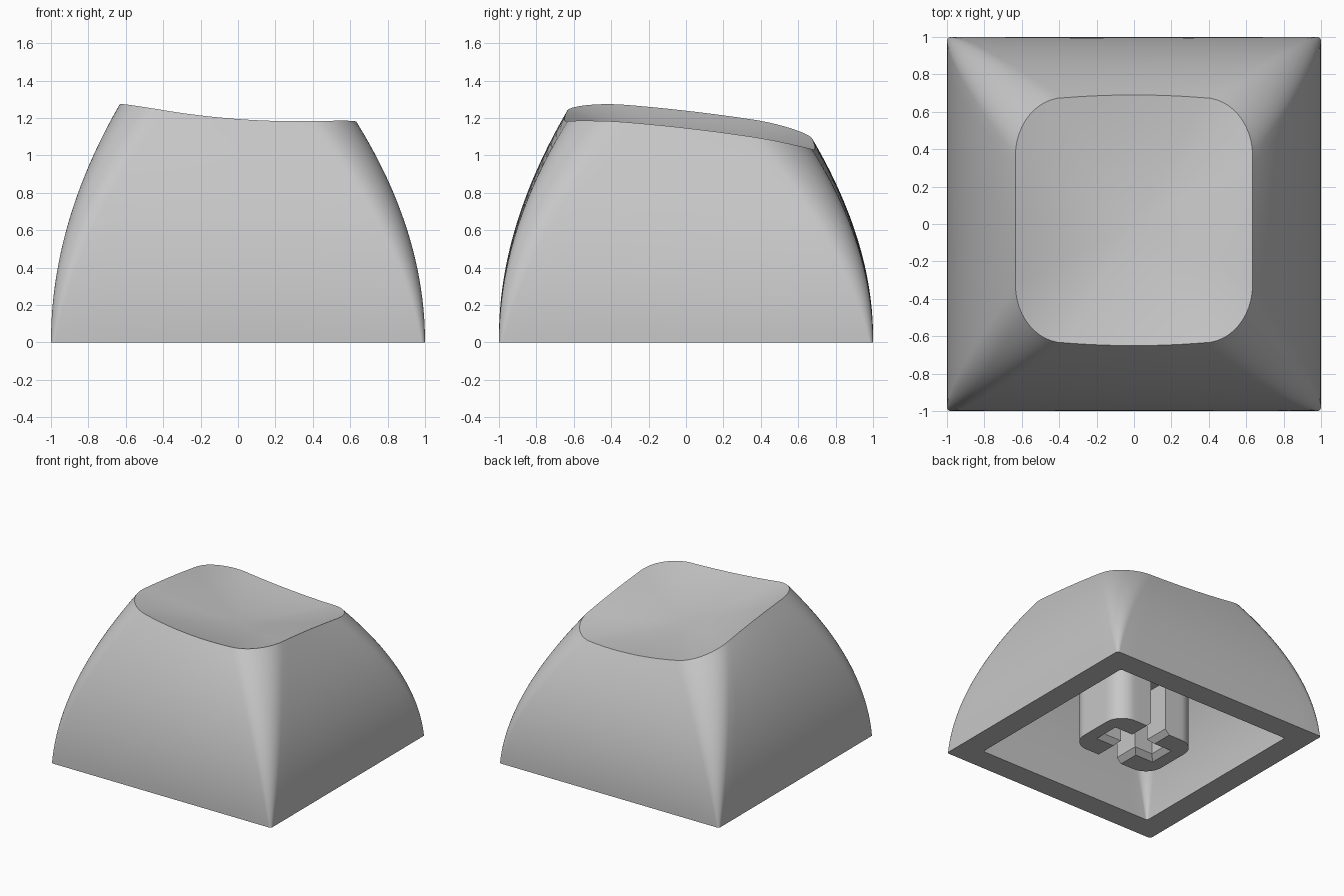
import bpy
import bmesh
import math
from mathutils import Vector

if "Cube" in bpy.data.objects:
    bpy.data.objects.remove(bpy.data.objects["Cube"], do_unlink=True)

ARC, SIDE = 12, 14      # points per rounded corner and per straight side

grey = bpy.data.materials.new("light grey plastic")
grey.use_nodes = True
colour = (0.57, 0.57, 0.57, 1)
grey.diffuse_color = colour
grey.node_tree.nodes["Principled BSDF"].inputs["Base Color"].default_value = colour


def rounded(hx, hy, rx, ry, bow=0.0, cy=0.0):
    """Counter-clockwise rounded rectangle; front and back may bow outwards."""
    arcs = []
    for k, (sx, sy) in enumerate([(1, 1), (-1, 1), (-1, -1), (1, -1)]):
        centre = Vector((sx * (hx - rx), sy * (hy - ry) + cy))
        angles = [(k + i / ARC) * math.pi / 2 for i in range(ARC + 1)]
        arcs.append([centre + Vector((rx * math.cos(a), ry * math.sin(a))) for a in angles])
    loop = []
    for k, arc in enumerate(arcs):
        start, end = arc[-1], arcs[(k + 1) % 4][0]
        out = Vector((0, (1, 0, -1, 0)[k]))
        loop += arc
        for i in range(1, SIDE):
            s = i / SIDE
            loop.append(start.lerp(end, s) + out * bow * 4 * s * (1 - s))
    return loop


def at_height(loop, z):
    return [(p.x, p.y, z) for p in loop]


def rim_height(x, y):
    """Tilted trough that the top edge follows."""
    return 1.12 - 0.073 * x - 0.114 * y + 0.18 * x * x - 0.13 * x * x * y * y


def curved_wall(base, top, heights, steps):
    """Rings that lean in ever more, while the corner radius grows evenly."""
    rings = []
    for i in range(steps + 1):
        t = i / steps
        blend = (t * t, t * t, t, t, t, t * t)
        loop = rounded(*[a + (b - a) * f for a, b, f in zip(base, top, blend)])
        rings.append([(p.x, p.y, z * t) for p, z in zip(loop, heights)])
    return rings


def make_loft(name, rings):
    """Skin a list of equal rings and close both ends."""
    bm = bmesh.new()
    rows = [[bm.verts.new(p) for p in ring] for ring in rings]
    n = len(rows[0])
    for low, high in zip(rows, rows[1:]):
        for i in range(n):
            j = (i + 1) % n
            bm.faces.new((low[i], low[j], high[j], high[i]))
    bm.faces.new(rows[0][::-1])
    bm.faces.new(rows[-1])
    bmesh.ops.recalc_face_normals(bm, faces=bm.faces)
    mesh = bpy.data.meshes.new(name)
    bm.to_mesh(mesh)
    bm.free()
    mesh.materials.append(grey)
    obj = bpy.data.objects.new(name, mesh)
    bpy.context.collection.objects.link(obj)
    return obj


def select_only(obj):
    bpy.ops.object.select_all(action="DESELECT")
    obj.select_set(True)
    bpy.context.view_layer.objects.active = obj


def smooth(obj):
    select_only(obj)
    bpy.ops.object.shade_smooth_by_angle(angle=math.radians(28))


# Hollow cap: inner ceiling, inner wall, bottom lip, outer wall, dished top
inner_base = (0.806, 0.806, 0.015, 0.015, 0, 0)
inner_top = (0.54, 0.56, 0.2, 0.22, 0, 0)
ceiling = [0.88] * len(rounded(*inner_top))
inner = curved_wall(inner_base, inner_top, ceiling, 12)

base = (1.0, 1.0, 0.02, 0.02, 0, 0)
top = (0.634, 0.655, 0.26, 0.31, 0.015, 0.02)
rim = rounded(*top)
outer = curved_wall(base, top, [rim_height(*p) for p in rim], 24)

DISH_DEPTH = 0.06
dish = []
for i in range(1, 20):
    s = 1 - i / 20
    ring = [p * s for p in rim]
    dish.append([(p.x, p.y, rim_height(*p) - DISH_DEPTH * (1 - s * s)) for p in ring])

cap = make_loft("cap_shell", inner[::-1] + outer + dish)
smooth(cap)

# Stem under the cap
stem_outline = rounded(0.38, 0.283, 0.15, 0.15)
stem = make_loft("stem", [at_height(stem_outline, z) for z in (0.0, 0.9)])


def cut_slot(hx, hy):
    """Cut one bar of the cross socket, with a flared mouth."""
    rings = []
    for z, grow in [(-0.02, 0.06), (0.04, 0.0), (0.45, 0.0)]:
        x, y = hx + grow, hy + grow
        rings.append([(x, y, z), (-x, y, z), (-x, -y, z), (x, -y, z)])
    cutter = make_loft("slot_cutter", rings)
    cutter.hide_render = True
    mod = stem.modifiers.new("slot", "BOOLEAN")
    mod.operation = "DIFFERENCE"
    mod.solver = "EXACT"
    mod.object = cutter
    select_only(stem)
    bpy.ops.object.modifier_apply(modifier=mod.name)
    bpy.data.objects.remove(cutter, do_unlink=True)


cut_slot(0.07, 0.4)     # runs right through the stem
cut_slot(0.235, 0.07)   # closed at both ends
smooth(stem)
